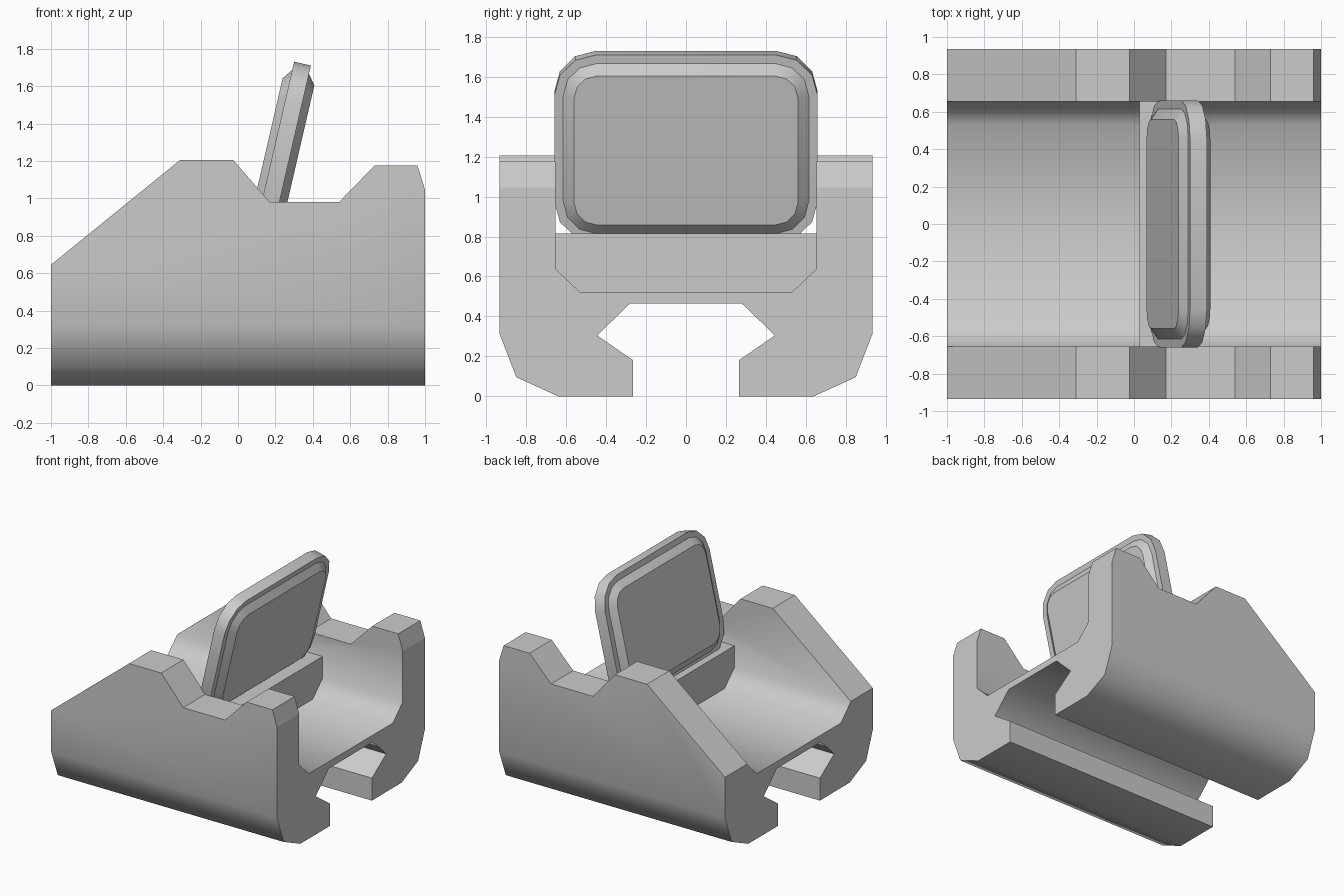
import bpy, bmesh, math
from mathutils import Matrix

cube = bpy.data.objects.get("Cube")
if cube:
    bpy.data.objects.remove(cube, do_unlink=True)

grey = bpy.data.materials.new("light grey")
grey.use_nodes = True
colour = (0.6, 0.6, 0.6, 1)
grey.diffuse_color = colour
grey.node_tree.nodes["Principled BSDF"].inputs["Base Color"].default_value = colour


def loft(name, rings):
    """Closed solid through a series of matching rings."""
    bm = bmesh.new()
    loops = [[bm.verts.new(p) for p in ring] for ring in rings]
    count = len(loops[0])
    for a, b in zip(loops, loops[1:]):
        for i in range(count):
            j = (i + 1) % count
            bm.faces.new((a[i], a[j], b[j], b[i]))
    bm.faces.new(loops[0][::-1])
    bm.faces.new(loops[-1])
    bmesh.ops.recalc_face_normals(bm, faces=bm.faces)
    mesh = bpy.data.meshes.new(name)
    bm.to_mesh(mesh)
    bm.free()
    mesh.materials.append(grey)
    obj = bpy.data.objects.new(name, mesh)
    bpy.context.collection.objects.link(obj)
    return obj


def activate(obj):
    bpy.ops.object.select_all(action='DESELECT')
    obj.select_set(True)
    bpy.context.view_layer.objects.active = obj


def mirrored(half):
    """Complete a half outline across y = 0."""
    return half + [(-y, z) for y, z in reversed(half)]


def extrude_x(name, outline, x0, x1):
    return loft(name, [[(x, y, z) for y, z in outline] for x in (x0, x1)])


# Base: rail-clamp cross-section with an open channel on top
section = mirrored([(0.28, 0.465), (0.445, 0.305), (0.265, 0.18), (0.265, 0),
                    (0.64, 0), (0.85, 0.095), (0.935, 0.315), (0.935, 1.4),
                    (0.655, 1.4), (0.655, 0.64), (0.53, 0.52)])
base = extrude_x("base", section, -1, 1)

# Side silhouette that trims the walls
side = [(-1.1, -0.1), (-1.1, 0.564), (-0.31, 1.205), (-0.025, 1.205),
        (0.17, 0.98), (0.54, 0.98), (0.73, 1.175), (0.96, 1.175),
        (1, 1.045), (1.1, 0.72), (1.1, -0.1)]
cutter = loft("side_cutter", [[(x, y, z) for x, z in side] for y in (-1.2, 1.2)])
cutter.hide_render = True
trim = base.modifiers.new("trim", 'BOOLEAN')
trim.operation = 'INTERSECT'
trim.solver = 'EXACT'
trim.object = cutter
activate(base)
bpy.ops.object.modifier_apply(modifier=trim.name)
bpy.data.objects.remove(cutter, do_unlink=True)

# Smooth only the gentle lengthwise folds of the base
bm = bmesh.new()
bm.from_mesh(base.data)
for face in bm.faces:
    face.smooth = True
for edge in bm.edges:
    d = (edge.verts[1].co - edge.verts[0].co).normalized()
    edge.smooth = abs(d.x) > 0.99 and edge.calc_face_angle(0) < math.radians(50)
bm.to_mesh(base.data)
bm.free()

# Cross block holding the window in the channel
extrude_x("window_mount", mirrored([(0.53, 0.515), (0.658, 0.638), (0.658, 0.815)]),
          0.03, 0.29)


# Tilted window: frame with a bevelled raised pane on both sides
def rounded_ring(depth, inset, radius, steps=3):
    half_y, half_z, centre_z = 0.66 - inset, 0.482 - inset, 1.272
    ring = []
    for corner, (sy, sz) in enumerate([(1, 1), (-1, 1), (-1, -1), (1, -1)]):
        for i in range(steps + 1):
            a = (corner + i / steps) * math.pi / 2
            ring.append((depth,
                         sy * (half_y - radius) + radius * math.cos(a),
                         centre_z + sz * (half_z - radius) + radius * math.sin(a)))
    return ring


window = loft("window", [rounded_ring(*r) for r in (
    (-0.137, 0.1, 0.11), (-0.097, 0.045, 0.165), (-0.097, 0, 0.21),
    (-0.005, 0, 0.21), (-0.005, 0.045, 0.165), (0.037, 0.1, 0.11))])
window.data.transform(Matrix.Rotation(math.radians(13), 4, 'Y'))
activate(window)
bpy.ops.object.shade_smooth_by_angle(angle=math.radians(33))
